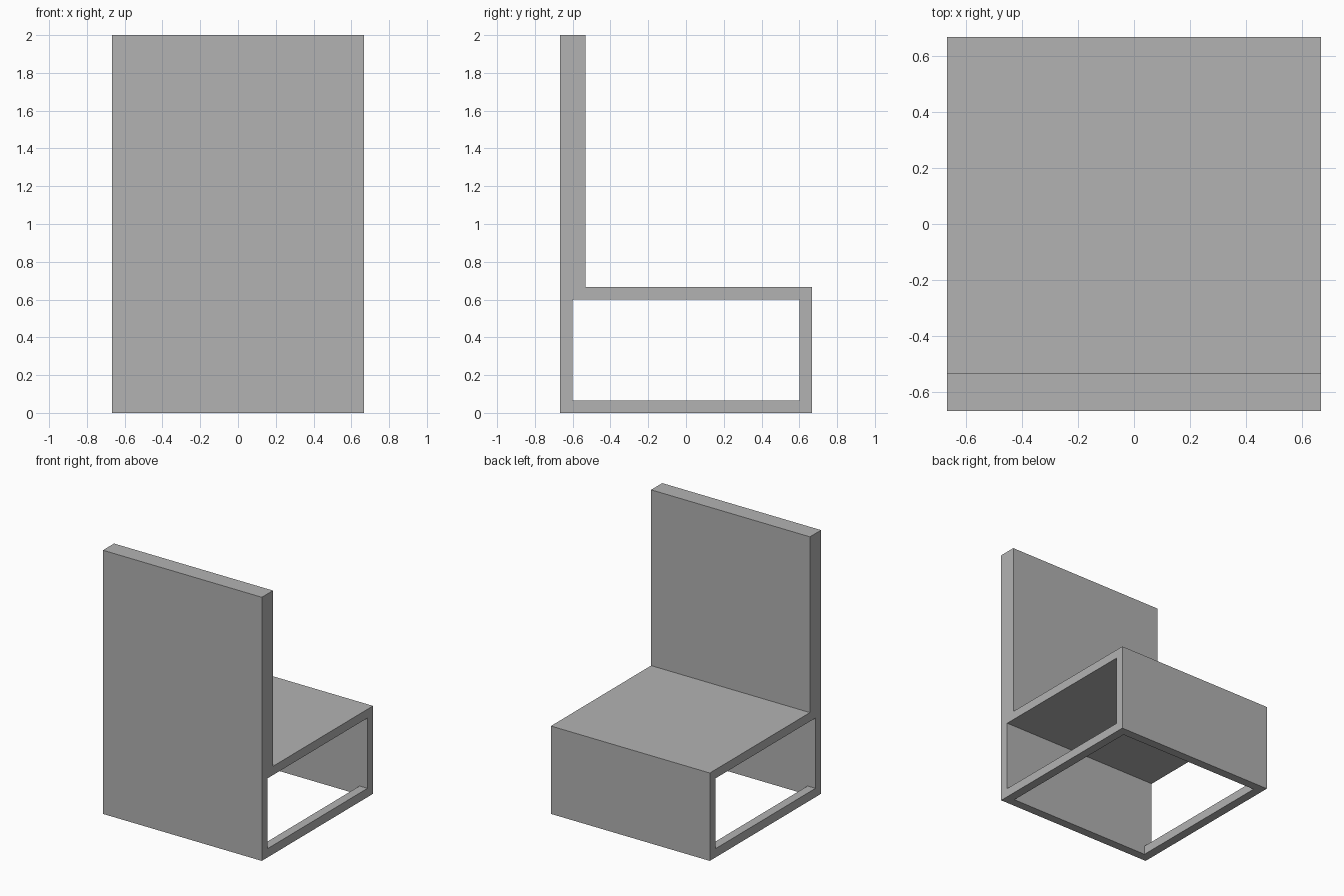
import bpy
import bmesh
from mathutils import Vector

cube = bpy.data.objects.get("Cube")
if cube:
    bpy.data.objects.remove(cube, do_unlink=True)

HALF = 2 / 3          # half width and half depth
WALL = HALF / 10      # panel thickness
SEAT = HALF           # height of the seat surface
TOP = 2.0
INNER = HALF - WALL

grey = bpy.data.materials.new("plain grey")
grey.use_nodes = True
colour = (0.448, 0.448, 0.448, 1)
grey.diffuse_color = colour
grey.node_tree.nodes["Principled BSDF"].inputs["Base Color"].default_value = colour


def extrude_profile(name, profile, x0, x1):
    """Sweep a (y, z) outline along x into a closed flat-faced solid."""
    bm = bmesh.new()
    face = bm.faces.new([bm.verts.new((x0, y, z)) for y, z in profile])
    swept = bmesh.ops.extrude_face_region(bm, geom=[face])
    verts = [g for g in swept["geom"] if isinstance(g, bmesh.types.BMVert)]
    bmesh.ops.translate(bm, verts=verts, vec=Vector((x1 - x0, 0, 0)))
    bmesh.ops.recalc_face_normals(bm, faces=bm.faces)
    mesh = bpy.data.meshes.new(name)
    bm.to_mesh(mesh)
    bm.free()
    mesh.materials.append(grey)
    obj = bpy.data.objects.new(name, mesh)
    bpy.context.collection.objects.link(obj)
    return obj


# Backrest, seat and the two upright panels as one folded outline
extrude_profile("chair_body", [
    (-HALF, 0), (-INNER, 0), (-INNER, SEAT - WALL), (INNER, SEAT - WALL),
    (INNER, 0), (HALF, 0), (HALF, SEAT), (2 * WALL - HALF, SEAT),
    (2 * WALL - HALF, TOP), (-HALF, TOP),
], -HALF, HALF)

# Floor rails joining the uprights on each side, leaving the bottom open
rail = [(-INNER, 0), (INNER, 0), (INNER, WALL), (-INNER, WALL)]
extrude_profile("left_floor_rail", rail, INNER, HALF)
extrude_profile("right_floor_rail", rail, -HALF, -INNER)
